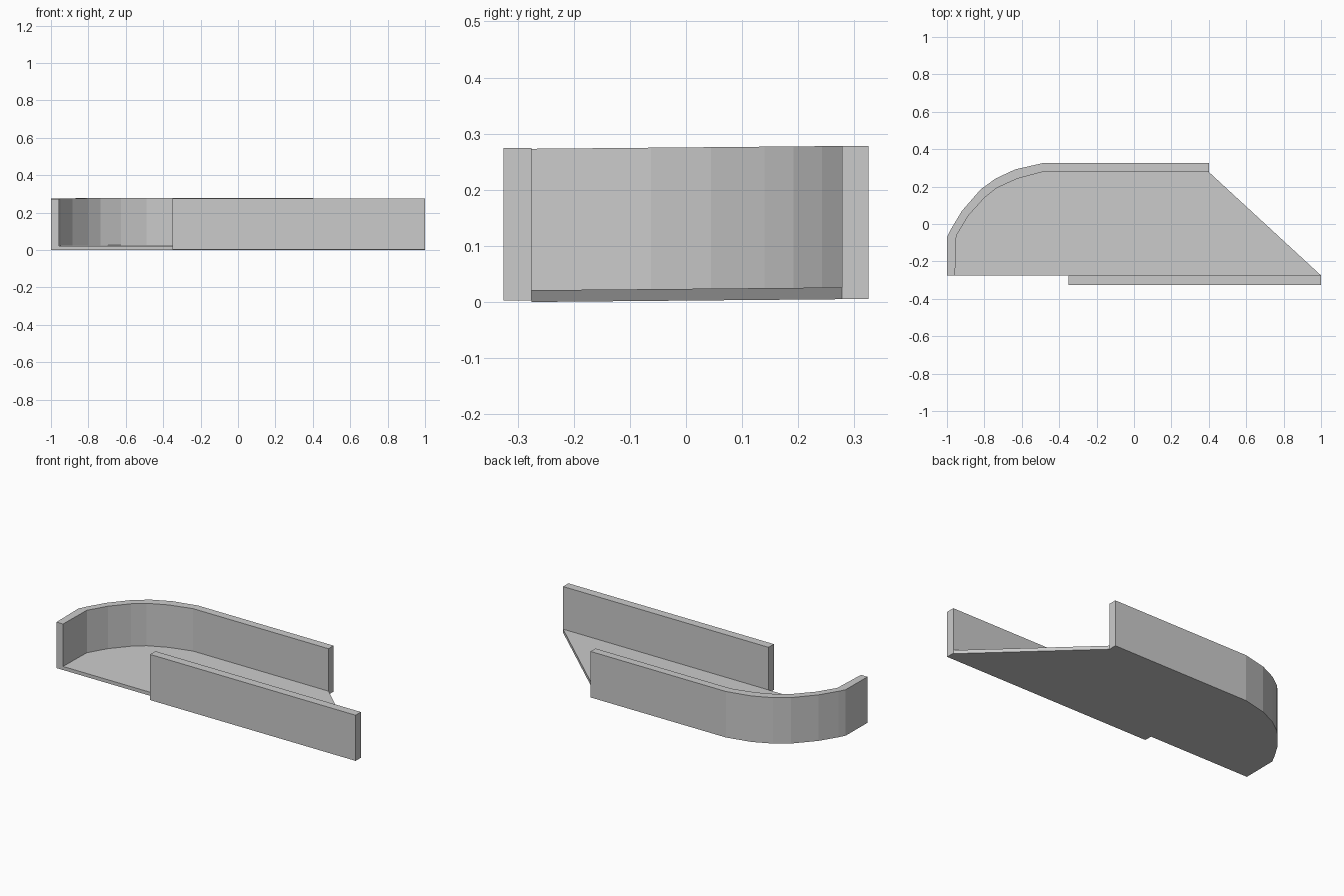
import bpy, bmesh

if "Cube" in bpy.data.objects:
    bpy.data.objects.remove(bpy.data.objects["Cube"])


def prism(name, outline, z0, z1, slope=0.0):
    """Extrude a flat outline upward; slope tilts it slightly along y."""
    bm = bmesh.new()
    verts = [bm.verts.new((x, y, z0 + slope * y)) for x, y in outline]
    face = bm.faces.new(verts)
    top = bmesh.ops.extrude_face_region(bm, geom=[face])["geom"]
    moved = [v for v in top if isinstance(v, bmesh.types.BMVert)]
    bmesh.ops.translate(bm, vec=(0, 0, z1 - z0), verts=moved)
    bmesh.ops.recalc_face_normals(bm, faces=bm.faces)
    mesh = bpy.data.meshes.new(name)
    bm.to_mesh(mesh)
    bm.free()
    obj = bpy.data.objects.new(name, mesh)
    bpy.context.collection.objects.link(obj)
    return obj


# Outer and inner lines of the curved wall, seen from above
outer = [(-1, -0.275), (-1, -0.07), (-0.98, -0.03), (-0.92, 0.07),
         (-0.82, 0.185), (-0.74, 0.243), (-0.635, 0.292), (-0.49, 0.325),
         (0.4, 0.325)]
inner = [(-0.957, -0.275), (-0.95, -0.062), (-0.885, 0.045), (-0.80, 0.14),
         (-0.735, 0.192), (-0.625, 0.242), (-0.49, 0.278), (0.4, 0.278)]

# Curved left and back wall
prism("curved_wall", outer + inner[::-1], 0.0025, 0.2755, 0.009)

# Straight front wall
prism("front_wall", [(-0.35, -0.325), (1, -0.325), (1, -0.275), (-0.35, -0.275)],
      0.003, 0.274)

# Thin floor with a diagonal right edge
prism("floor", inner + [(1, -0.275)], 0.0025, 0.0235, 0.009)
